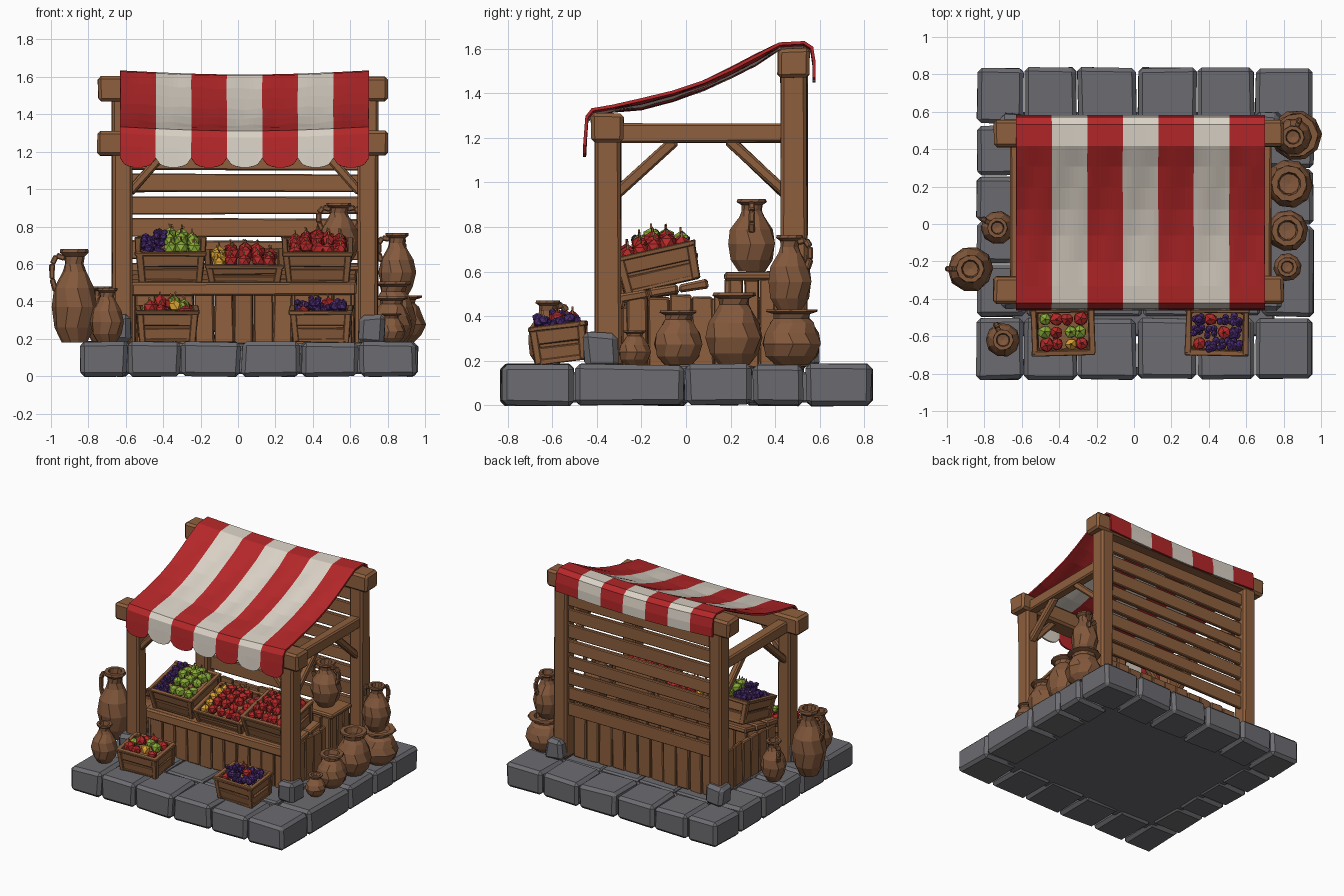
import bpy, bmesh, math, random
from mathutils import Matrix, Vector

if "Cube" in bpy.data.objects:
    bpy.data.objects.remove(bpy.data.objects["Cube"])
random.seed(4)

def material(name, rgb):
    m = bpy.data.materials.new(name)
    m.diffuse_color = (*rgb, 1)
    m.use_nodes = True
    m.node_tree.nodes["Principled BSDF"].inputs["Base Color"].default_value = m.diffuse_color
    return m

WOOD = material("wood brown", (0.27, 0.115, 0.047))
CLAY = material("clay brown", (0.23, 0.10, 0.046))
STONE = material("stone grey", (0.15, 0.15, 0.165))
RED = material("cloth red", (0.46, 0.02, 0.022))
CREAM = material("cloth cream", (0.70, 0.64, 0.56))
FRUIT = [material("fruit red", (0.46, 0.022, 0.022)), material("fruit green", (0.26, 0.42, 0.04)),
         material("fruit purple", (0.07, 0.025, 0.17)), material("fruit yellow", (0.70, 0.36, 0.03)), WOOD]
R, G, P, Y, STEM = range(5)
I4 = Matrix.Identity(4)

def finish(bm, name, *mats):
    bmesh.ops.recalc_face_normals(bm, faces=bm.faces[:])
    me = bpy.data.meshes.new(name)
    bm.to_mesh(me)
    bm.free()
    for m in mats:
        me.materials.append(m)
    ob = bpy.data.objects.new(name, me)
    bpy.context.collection.objects.link(ob)
    return ob

def box(bm, c, s, rot=I4, bev=0.01, jit=0.005):
    """Bevelled, slightly irregular block."""
    m = Matrix.Translation(c) @ rot @ Matrix.Diagonal((*s, 1))
    vs = bmesh.ops.create_cube(bm, size=1, matrix=m)['verts']
    for v in vs:
        v.co += Vector([random.uniform(-jit, jit) for _ in range(3)])
    edges = list({e for v in vs for e in v.link_edges})
    if bev:
        bmesh.ops.bevel(bm, geom=edges, offset=bev, segments=1, profile=0.5, affect='EDGES')

def span(bm, lo, hi, **k):
    """Block given by two opposite corners."""
    lo, hi = Vector(lo), Vector(hi)
    box(bm, (lo + hi) / 2, hi - lo, **k)

def beam(bm, a, b, w, t, **k):
    a, b = Vector(a), Vector(b)
    box(bm, (a + b) / 2, (w, t, (b - a).length), (b - a).to_track_quat('Z', 'Y').to_matrix().to_4x4(), **k)

def boards(bm, a, b, z0, z1, n, t=0.03):
    """Row of upright boards from a to b in plan."""
    a, b = Vector((*a, 0)), Vector((*b, 0))
    rot = Matrix.Rotation(math.atan2(b.y - a.y, b.x - a.x), 4, 'Z')
    for i in range(n):
        c = a.lerp(b, (i + 0.5) / n)
        top = z1 + random.uniform(-0.01, 0.005)
        box(bm, (c.x, c.y, (z0 + top) / 2), ((b - a).length / n - 0.006, t, top - z0), rot, bev=0.006)

# Stone platform: rim blocks and inner paving
bm = bmesh.new()
xs = [-0.84, -0.585, -0.30, 0.02, 0.34, 0.65, 0.96]
for x0, x1 in zip(xs, xs[1:]):
    span(bm, (x0, -0.83, 0), (x1 - 0.008, -0.505, 0.183), bev=0.022, jit=0.006)
    span(bm, (x0, 0.54, 0), (x1 - 0.008, 0.835, 0.183), bev=0.022, jit=0.006)
ys = [-0.495, -0.21, 0.02, 0.26, 0.535]
for y0, y1 in zip(ys, ys[1:]):
    span(bm, (-0.84, y0, 0), (-0.58, y1 - 0.008, 0.183), bev=0.022)
ys = [-0.495, 0.0, 0.30, 0.535]
for y0, y1 in zip(ys, ys[1:]):
    span(bm, (0.68, y0, 0), (0.96, y1 - 0.008, 0.183), bev=0.022)
span(bm, (-0.65, -0.6, 0.012), (0.75, 0.6, 0.15), jit=0)
for i in range(4):
    for j in range(4):
        x, y = -0.575 + i * 0.313, -0.49 + j * 0.256
        span(bm, (x, y, 0.1), (x + 0.303, y + 0.246, random.uniform(0.168, 0.178)), bev=0.012)
finish(bm, "stone_platform", STONE)

# Posts with foot stones
posts, feet = bmesh.new(), bmesh.new()
for x in (-0.62, 0.695):
    for y, top in ((-0.35, 1.22), (0.485, 1.52)):
        span(posts, (x - 0.053, y - 0.058, 0.17), (x + 0.053, y + 0.058, top), bev=0.014)
        sx, sy = math.copysign(0.02, x), math.copysign(0.03, y)
        box(feet, (x + sx, y + sy, 0.25), (0.14, 0.155, 0.15), bev=0.025, jit=0.012)
finish(posts, "posts", WOOD)
finish(feet, "foot_stones", STONE)

# Roof beams and braces
bm = bmesh.new()
span(bm, (-0.75, -0.425, 1.18), (0.80, -0.28, 1.31), bev=0.016)
span(bm, (-0.75, 0.41, 1.47), (0.80, 0.555, 1.60), bev=0.016)
for x in (-0.62, 0.695):
    span(bm, (x - 0.04, -0.32, 1.18), (x + 0.04, 0.46, 1.262))
    beam(bm, (x, -0.31, 0.95), (x, -0.05, 1.19), 0.05, 0.05)
    beam(bm, (x, 0.45, 0.95), (x, 0.19, 1.19), 0.05, 0.05)
    d = math.copysign(0.21, -x)
    beam(bm, (x + d * 0.2, -0.35, 0.98), (x + d * 1.1, -0.35, 1.2), 0.05, 0.05)
finish(bm, "roof_beams", WOOD)

# Back wall planks
bm = bmesh.new()
for i in range(8):
    z = 0.505 + i * 0.12
    box(bm, (0.037, 0.495, z + 0.048), (1.24, 0.028, 0.098),
        Matrix.Rotation(random.uniform(-0.008, 0.008), 4, 'Y'), bev=0.006)
finish(bm, "back_planks", WOOD)

# Counter: skirt boards, sloping top, corner stand
bm = bmesh.new()
boards(bm, (-0.55, -0.27), (0.61, -0.27), 0.17, 0.45, 11)
boards(bm, (-0.56, 0.44), (0.64, 0.44), 0.17, 0.50, 11)
boards(bm, (-0.56, -0.27), (-0.56, 0.43), 0.17, 0.48, 7)
boards(bm, (0.61, -0.27), (0.61, 0.42), 0.17, 0.49, 7)
span(bm, (-0.57, -0.31, 0.43), (0.63, -0.275, 0.50))
tilt = Matrix.Rotation(0.18, 4, 'X')
for i in range(3):
    y = (i - 1) * 0.137
    box(bm, Vector((0.03, -0.1, 0.512)) + tilt @ Vector((0, y, 0)), (1.21, 0.132, 0.04), tilt)
finish(bm, "counter", WOOD)
bm = bmesh.new()
for y in (0.19, 0.40):
    boards(bm, (0.42, y), (0.66, y), 0.17, 0.57, 3)
for x in (0.42, 0.65):
    boards(bm, (x, 0.19), (x, 0.40), 0.17, 0.57, 3)
span(bm, (0.40, 0.17, 0.56), (0.68, 0.42, 0.60))
finish(bm, "jar_stand", WOOD)

# Striped awning: curved profile, seven stripes, scalloped front hem
prof = [(0.575, 1.47), (0.575, 1.54), (0.565, 1.605), (0.53, 1.628), (0.42, 1.622), (0.31, 1.565), (0.2, 1.51),
        (0.08, 1.455), (-0.06, 1.405), (-0.2, 1.368), (-0.33, 1.342), (-0.42, 1.327), (-0.445, 1.295),
        (-0.45, 1.23), (-0.455, 1.165)]
N, X0, X1 = 8, -0.63, 0.70
bm = bmesh.new()
rows = []
for j, (y, z) in enumerate(prof):
    row = []
    for i in range(7 * N + 1):
        u, t = i / (7 * N), (i % N) / N
        dz = -0.022 * math.sin(math.pi * u)
        if 4 < j < 10:
            dz -= 0.012 * math.sin(math.pi * u) + 0.004 * math.sin(i * 0.7 + j)
        if j == len(prof) - 1:
            dz = -0.05 * math.sqrt(max(0, 1 - (2 * t - 1) ** 2))
        row.append(bm.verts.new((X0 + u * (X1 - X0), y, z + dz)))
    rows.append(row)
for a, b in zip(rows, rows[1:]):
    for i in range(7 * N):
        bm.faces.new((a[i], a[i + 1], b[i + 1], b[i])).material_index = (i // N) % 2
awning = finish(bm, "striped_awning", RED, CREAM)
sol = awning.modifiers.new("thickness", 'SOLIDIFY')
sol.thickness, sol.offset = 0.014, 0

# Crates with fruit piles
def fruit(bm, p, r, kind):
    if kind == P:                                   # bunch of small berries
        balls = [(p + Vector([random.uniform(-0.7, 0.7) * r for _ in range(3)]), r * 0.55) for _ in range(7)]
    else:
        balls = [(p, r)]
        n = len(bm.faces)
        box(bm, p + Vector((0, 0, r)), (0.008, 0.008, r * 0.9),
            Matrix.Rotation(random.uniform(-0.5, 0.5), 4, 'Y'), bev=0, jit=0.002)
        bm.faces.ensure_lookup_table()
        for f in bm.faces[n:]:
            f.material_index = STEM
    for q, s in balls:
        m = Matrix.Translation(q) @ Matrix.Rotation(random.random() * 6, 4, 'Z')
        vs = bmesh.ops.create_icosphere(bm, subdivisions=1, radius=s, matrix=m)['verts']
        for v in vs:
            v.co += (v.co - q) * random.uniform(-0.12, 0.12)
        for f in {f for v in vs for f in v.link_faces}:
            f.material_index = kind

def crate(name, loc, w, d, h, tilt, pick, heap=0.035, spin=0):
    M = Matrix.Translation(loc) @ Matrix.Rotation(spin, 4, 'Z') @ Matrix.Rotation(tilt, 4, 'X')
    bm = bmesh.new()
    span(bm, (-w / 2, -d / 2, 0), (w / 2, d / 2, 0.02), bev=0.004)
    span(bm, (-w / 2 + 0.02, -d / 2 + 0.02, 0.02), (w / 2 - 0.02, d / 2 - 0.02, h * 0.7), bev=0)
    for s in (-1, 1):
        for t in (-1, 1):
            box(bm, (s * (w / 2 - 0.012), t * (d / 2 - 0.012), h / 2), (0.036, 0.036, h), bev=0.005, jit=0.003)
        for k in range(2):
            z, sh = h * (0.27 + 0.48 * k), h * 0.4
            box(bm, (0, s * (d / 2 - 0.01), z), (w, 0.018, sh), bev=0.004, jit=0.003)
            box(bm, (s * (w / 2 - 0.01), 0, z), (0.018, d, sh), bev=0.004, jit=0.003)
        box(bm, (0, s * (d / 2 - 0.006), h), (w + 0.02, 0.03, 0.022), bev=0.004, jit=0.003)
        box(bm, (s * (w / 2 - 0.006), 0, h), (0.03, d, 0.022), bev=0.004, jit=0.003)
    for v in bm.verts:                              # flare towards the rim
        v.co.x *= 0.93 + 0.1 * v.co.z / h
        v.co.y *= 0.95 + 0.06 * v.co.z / h
    bm.transform(M)
    finish(bm, name, WOOD)
    bm = bmesh.new()
    nx, ny = round(w / 0.072), round(d / 0.075)
    for i in range(nx):
        for j in range(ny):
            u, v = (i + 0.5) / nx, (j + 0.5) / ny
            z = h + heap * 1.5 * math.sin(math.pi * u) * math.sin(math.pi * v) + random.uniform(-0.015, 0.012)
            p = Vector(((u - 0.5) * (w - 0.05) + random.uniform(-0.008, 0.008), (v - 0.5) * (d - 0.04), z))
            fruit(bm, M @ p, random.uniform(0.034, 0.042), pick(u))
    finish(bm, name + "_fruit", *FRUIT)

crate("counter_crate_left", (-0.36, -0.105, 0.535), 0.35, 0.35, 0.16, 0.22, lambda u: P if u < 0.5 else G, 0.045)
crate("counter_crate_middle", (0.035, -0.105, 0.53), 0.39, 0.35, 0.10, 0.24, lambda u: Y if u < 0.3 else R)
crate("counter_crate_right", (0.425, -0.105, 0.535), 0.35, 0.35, 0.16, 0.22, lambda u: R, 0.04)
crate("floor_crate_left", (-0.38, -0.555, 0.195), 0.31, 0.24, 0.16, 0.12,
      lambda u: random.choice((G, G, R) if u < 0.3 or u > 0.7 else (R, R, G, Y)), 0.025, 0.03)
crate("floor_crate_right", (0.445, -0.555, 0.195), 0.31, 0.24, 0.16, 0.12,
      lambda u: random.choice((P, P, P, P, R)), 0.025, -0.03)

# Clay jars: faceted lathe with optional handles
JAR = [(0.0, 0), (0.55, 0), (0.86, 0.16), (1, 0.38), (0.88, 0.58), (0.52, 0.76), (0.42, 0.84), (0.45, 0.92),
       (0.62, 0.96), (0.6, 1), (0.4, 1), (0.34, 0.86), (0.0, 0.84)]

def jar(name, x, y, z, r, h, handles=(), mouth=1.0):
    bm = bmesh.new()
    n, rings, off = 10, [], random.random()
    for k, (pr, pz) in enumerate(JAR):
        s = mouth if k >= 5 else 1
        ring = []
        for i in range(n):
            a = 2 * math.pi * (i + off + 0.3 * (k % 2)) / n
            q = pr * r * s * random.uniform(0.97, 1.03)
            ring.append(bm.verts.new((x + q * math.cos(a), y + q * math.sin(a), z + pz * h)))
        rings.append(ring)
    for a, b in zip(rings, rings[1:]):
        for i in range(n):
            bm.faces.new((a[i], a[(i + 1) % n], b[(i + 1) % n], b[i]))
    bmesh.ops.remove_doubles(bm, verts=bm.verts[:], dist=0.0005)
    for ang in handles:
        c, s = math.cos(ang), math.sin(ang)
        pts = [(x + c * r * q, y + s * r * q, z + h * t) for q, t in
               ((0.4, 0.9), (0.78, 0.93), (0.98, 0.84), (0.98, 0.68), (0.82, 0.55))]
        for a, b in zip(pts, pts[1:]):
            beam(bm, a, b, 0.028, 0.028, bev=0.006, jit=0.002)
    finish(bm, name, CLAY)

jar("tall_jar_left", -0.875, -0.24, 0.18, 0.122, 0.50, (math.pi,))
jar("small_jug_left", -0.70, -0.62, 0.18, 0.092, 0.29, (2.0,))
jar("round_jar_left", -0.73, -0.02, 0.18, 0.09, 0.30, (2.6,))
jar("little_jar_right", 0.82, -0.23, 0.18, 0.075, 0.155, (), 1.15)
jar("round_jar_right", 0.82, -0.035, 0.18, 0.112, 0.245, (), 1.25)
jar("large_jar_right", 0.83, 0.215, 0.18, 0.128, 0.325, (), 1.25)
jar("wide_jar_back", 0.865, 0.475, 0.18, 0.138, 0.25, (), 1.4)
jar("stacked_jug", 0.85, 0.465, 0.425, 0.10, 0.34, (math.pi, 1.2))
jar("stand_jug", 0.54, 0.295, 0.60, 0.11, 0.325, (math.pi, 0.0))
